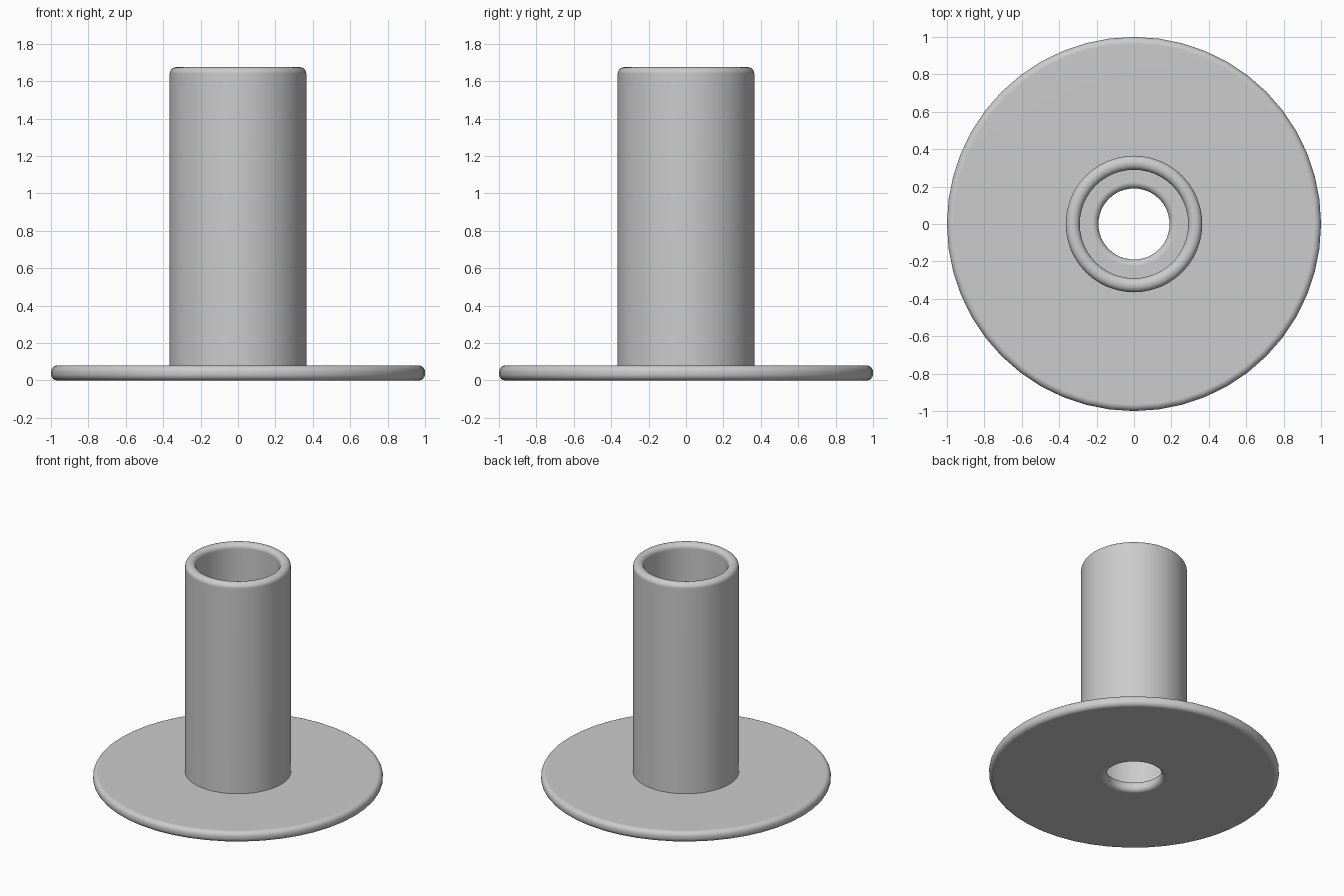
import bpy, bmesh
from math import sin, cos, pi, radians

cube = bpy.data.objects.get("Cube")
if cube:
    bpy.data.objects.remove(cube, do_unlink=True)

GREY = (0.6, 0.6, 0.6, 1.0)
grey = bpy.data.materials.new("plain grey")
grey.use_nodes = True
grey.diffuse_color = GREY
grey.node_tree.nodes["Principled BSDF"].inputs["Base Color"].default_value = GREY


def rounded_ring(name, r_in, r_out, z_low, z_high, fillet, sides=48, steps=6):
    """Lathe a rounded rectangle around z into a closed ring."""
    corners = [(r_out - fillet, z_low + fillet, -pi / 2), (r_out - fillet, z_high - fillet, 0),
               (r_in + fillet, z_high - fillet, pi / 2), (r_in + fillet, z_low + fillet, pi)]
    profile = []
    for r, z, start in corners:
        for i in range(steps + 1):
            a = start + i * pi / 2 / steps
            profile.append((r + fillet * cos(a), z + fillet * sin(a)))

    bm = bmesh.new()
    loops = []
    for s in range(sides):
        t = 2 * pi * s / sides
        loops.append([bm.verts.new((r * cos(t), r * sin(t), z)) for r, z in profile])
    n = len(profile)
    for s in range(sides):
        here, after = loops[s], loops[(s + 1) % sides]
        for i in range(n):
            j = (i + 1) % n
            bm.faces.new((here[i], after[i], after[j], here[j]))
    bmesh.ops.recalc_face_normals(bm, faces=bm.faces)
    mesh = bpy.data.meshes.new(name)
    bm.to_mesh(mesh)
    bm.free()
    mesh.materials.append(grey)
    obj = bpy.data.objects.new(name, mesh)
    bpy.context.collection.objects.link(obj)

    # Smooth fillets with flat faces kept flat
    bpy.ops.object.select_all(action='DESELECT')
    obj.select_set(True)
    bpy.context.view_layer.objects.active = obj
    bpy.ops.object.shade_smooth_by_angle(angle=radians(35))
    weighted = obj.modifiers.new("even shading", 'WEIGHTED_NORMAL')
    weighted.keep_sharp = True
    return obj


# Flat round base with a central hole
rounded_ring("base_flange", 0.19, 1.0, 0.0, 0.08, 0.035)

# Upright open tube, seated slightly into the base
rounded_ring("upright_tube", 0.29, 0.365, 0.04, 1.675, 0.035)
